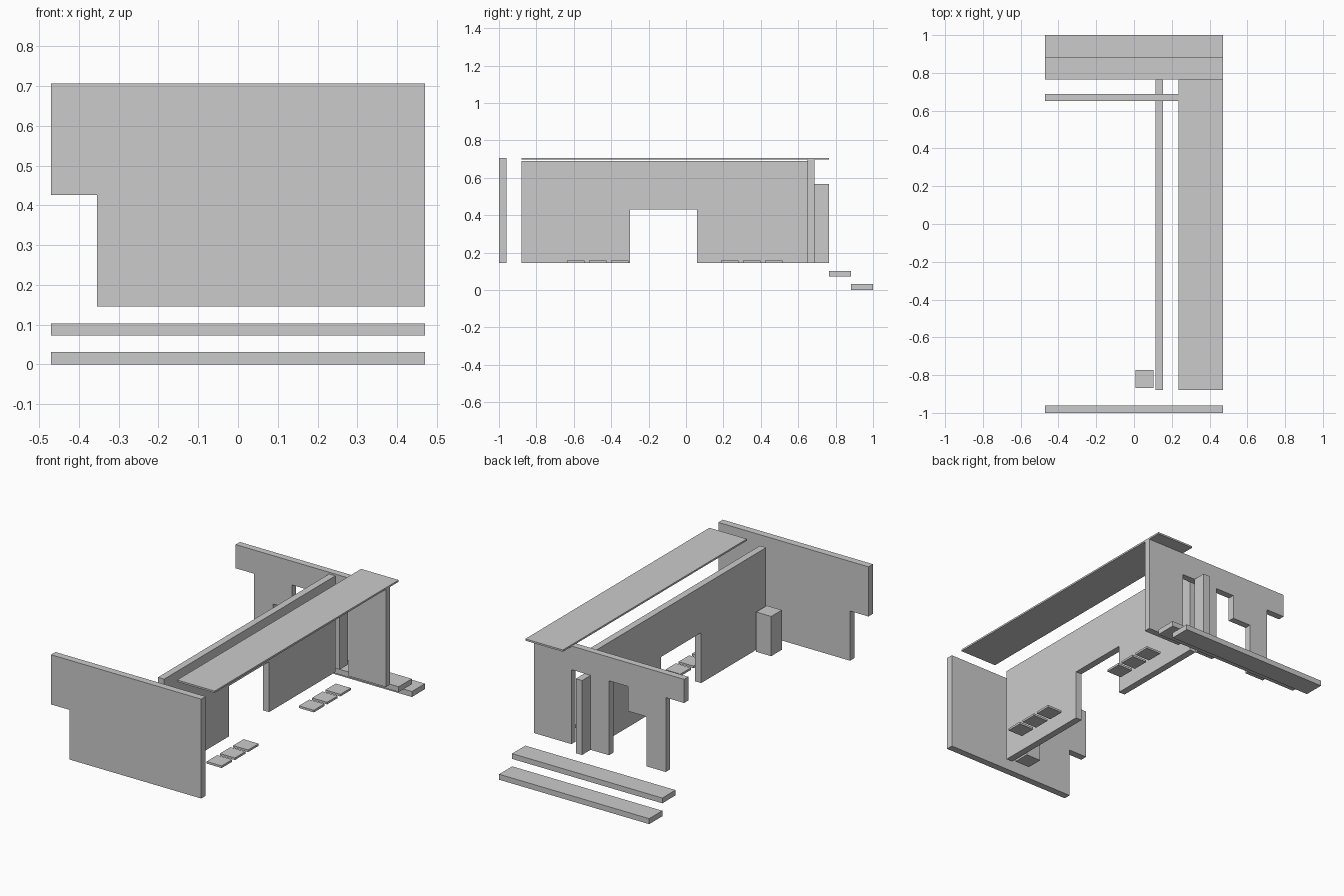
import bpy, bmesh

if "Cube" in bpy.data.objects:
    bpy.data.objects.remove(bpy.data.objects["Cube"])

grey = bpy.data.materials.new("plain_grey")
grey.diffuse_color = (0.6, 0.6, 0.6, 1)
grey.use_nodes = True
grey.node_tree.nodes["Principled BSDF"].inputs["Base Color"].default_value = grey.diffuse_color

BASE, TOP = 0.145, 0.707   # floor level and wall top
HALF = 0.47                # half width
LINTEL, LOW = 0.566, 0.426 # opening heights


def finish(name, bm):
    bmesh.ops.recalc_face_normals(bm, faces=bm.faces)
    mesh = bpy.data.meshes.new(name)
    bm.to_mesh(mesh)
    bm.free()
    mesh.materials.append(grey)
    ob = bpy.data.objects.new(name, mesh)
    bpy.context.collection.objects.link(ob)
    return ob


def box(name, x, y, z):
    bm = bmesh.new()
    bmesh.ops.create_cube(bm, size=1)
    for v in bm.verts:
        for i, (a, b) in enumerate((x, y, z)):
            v.co[i] = a if v.co[i] < 0 else b
    return finish(name, bm)


def panel(name, outline, axis, lo, hi):
    """Extrude a side outline (horizontal, z) along x or y."""
    bm = bmesh.new()
    place = (lambda u, z: (lo, u, z)) if axis == "x" else (lambda u, z: (u, lo, z))
    face = bm.faces.new([bm.verts.new(place(u, z)) for u, z in outline])
    out = bmesh.ops.extrude_face_region(bm, geom=[face])
    for v in out["geom"]:
        if isinstance(v, bmesh.types.BMVert):
            v.co["xy".index(axis)] = hi
    return finish(name, bm)


# Front end wall with a notched lower corner
panel("front_wall", [(-0.355, BASE), (HALF, BASE), (HALF, TOP), (-HALF, TOP),
                     (-HALF, LOW), (-0.355, LOW)], "y", -1.0, -0.96)

# Rear end wall: doorway, stepped opening and corner notch
panel("rear_wall", [(HALF, BASE), (HALF, 0.7), (-HALF, 0.7), (-HALF, LINTEL),
                    (-0.355, LINTEL), (-0.355, BASE), (-0.235, BASE),
                    (-0.235, LOW), (-0.118, LOW), (-0.118, LINTEL),
                    (0.0, LINTEL), (0.0, BASE), (0.115, BASE), (0.115, LINTEL),
                    (0.235, LINTEL), (0.235, BASE)], "y", 0.65, 0.688)

# Long dividing wall with a central opening
panel("long_wall", [(-0.88, BASE), (-0.30, BASE), (-0.30, 0.43), (0.058, 0.43),
                    (0.058, BASE), (0.65, BASE), (0.65, 0.69), (-0.88, 0.69)],
      "x", 0.115, 0.154)

# Roof strip, rear post and corner box
box("roof", (0.235, HALF), (-0.88, 0.765), (0.697, TOP))
box("rear_post", (0.115, 0.154), (0.688, 0.765), (BASE, LINTEL))
box("corner_box", (0.008, 0.102), (-0.868, -0.773), (BASE, 0.37))

# Two rows of floor tiles
for row, start in (("front", -0.637), ("rear", 0.187)):
    for i in range(3):
        y = start + i * 0.118
        box(f"{row}_tile_{i + 1}", (0.25, 0.344), (y, y + 0.094), (BASE, 0.157))

# Rear steps
box("upper_step", (-HALF, HALF), (0.765, 0.883), (0.073, 0.103))
box("lower_step", (-HALF, HALF), (0.883, 1.0), (0.0, 0.031))
